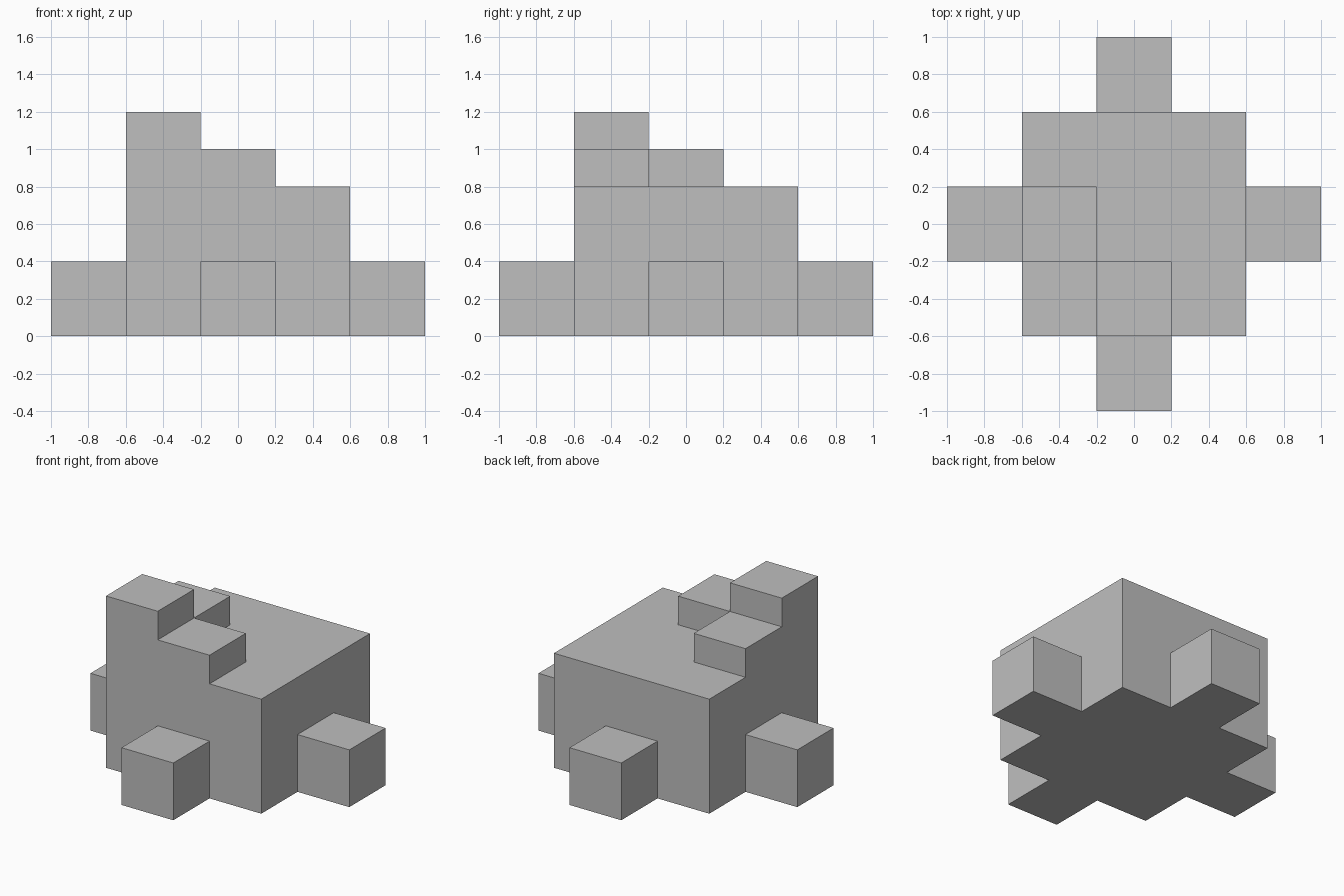
import bpy
import bmesh

default = bpy.data.objects.get("Cube")
if default:
    bpy.data.objects.remove(default, do_unlink=True)

grey = bpy.data.materials.new("plain_grey")
grey.use_nodes = True
colour = (0.52, 0.52, 0.52, 1)
grey.diffuse_color = colour
grey.node_tree.nodes["Principled BSDF"].inputs["Base Color"].default_value = colour

CELL = 0.4
LEVELS = [0, 0.4, 0.8, 1.0, 1.2]

# Plan cells (column, row) mapped to the number of levels filled
stack = {(i, j): 2 for i in (-1, 0, 1) for j in (-1, 0, 1)}     # main block
stack.update({c: 1 for c in ((2, 0), (-2, 0), (0, 2), (0, -2))})  # side feet
stack.update({(0, -1): 3, (-1, 0): 3, (-1, -1): 4})             # steps and corner tower


def filled(i, j, k):
    return 0 <= k < stack.get((i, j), 0)


def add_wall(bm, cell, axis, side):
    """Add one outer face of a cell, wound so that it points outward."""
    i, j, k = cell
    low = ((i - 0.5) * CELL, (j - 0.5) * CELL, LEVELS[k])
    high = ((i + 0.5) * CELL, (j + 0.5) * CELL, LEVELS[k + 1])
    u, v = (axis + 1) % 3, (axis + 2) % 3
    corners = []
    for a, b in ((0, 0), (1, 0), (1, 1), (0, 1)):
        p = [0, 0, 0]
        p[axis] = (low, high)[side > 0][axis]
        p[u] = (low, high)[a][u]
        p[v] = (low, high)[b][v]
        corners.append(bm.verts.new(p))
    bm.faces.new(corners if side > 0 else corners[::-1])


# Outer skin of the stepped block, with flat areas merged into single faces
bm = bmesh.new()
for (i, j), count in stack.items():
    for k in range(count):
        for axis in range(3):
            for side in (-1, 1):
                neighbour = [i, j, k]
                neighbour[axis] += side
                if not filled(*neighbour):
                    add_wall(bm, (i, j, k), axis, side)
bmesh.ops.remove_doubles(bm, verts=bm.verts[:], dist=0.001)
bmesh.ops.dissolve_limit(bm, angle_limit=0.02, verts=bm.verts[:], edges=bm.edges[:])

mesh = bpy.data.meshes.new("stepped_block")
bm.to_mesh(mesh)
bm.free()
mesh.materials.append(grey)
block = bpy.data.objects.new("stepped_block", mesh)
bpy.context.collection.objects.link(block)
